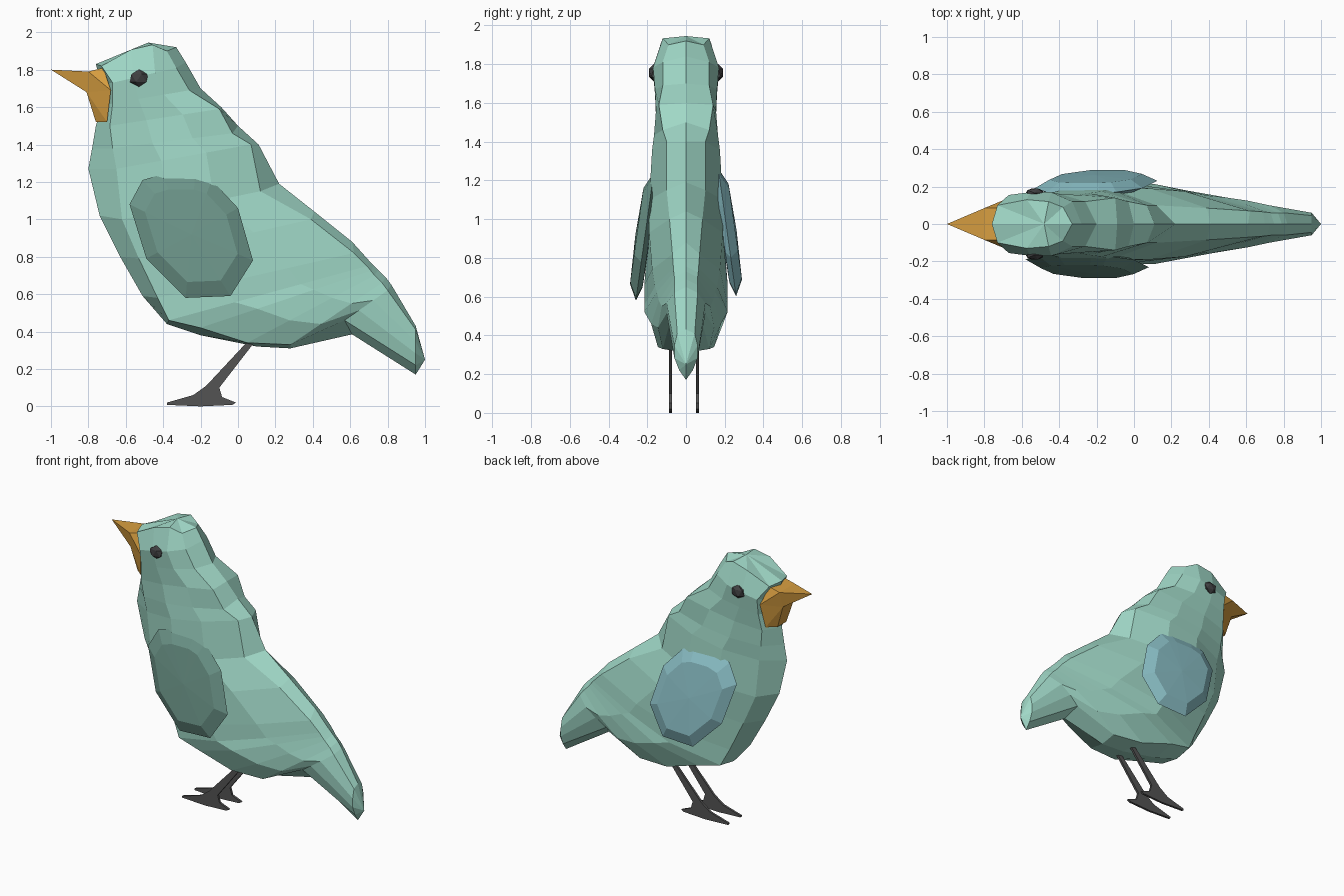
import bpy
import bmesh
from mathutils import Vector, Matrix

default_cube = bpy.data.objects.get("Cube")
if default_cube:
    bpy.data.objects.remove(default_cube, do_unlink=True)


def srgb_to_linear(value):
    value /= 255
    return ((value + 0.055) / 1.055) ** 2.4


def make_material(name, red, green, blue):
    colour = [srgb_to_linear(channel) for channel in (red, green, blue)] + [1]
    material = bpy.data.materials.new(name)
    material.use_nodes = True
    material.diffuse_color = colour
    shader = material.node_tree.nodes["Principled BSDF"]
    shader.inputs["Base Color"].default_value = colour
    shader.inputs["Roughness"].default_value = 0.8
    return material


body_green = make_material("mint green", 160, 216, 199)
wing_green = make_material("dark sage green", 108, 149, 137)
wing_blue = make_material("dusty blue", 139, 192, 199)
beak_orange = make_material("ochre orange", 215, 158, 64)
leg_grey = make_material("dark grey", 84, 84, 84)
eye_black = make_material("charcoal", 64, 64, 66)


def finish(name, mesh_builder, material):
    """Turn a bmesh into a flat shaded object of one colour."""
    bmesh.ops.remove_doubles(mesh_builder, verts=mesh_builder.verts, dist=0.0005)
    bmesh.ops.recalc_face_normals(mesh_builder, faces=mesh_builder.faces)
    mesh = bpy.data.meshes.new(name)
    mesh_builder.to_mesh(mesh)
    mesh_builder.free()
    mesh.materials.append(material)
    result = bpy.data.objects.new(name, mesh)
    bpy.context.collection.objects.link(result)


def loft(name, rings, first_tip, last_tip, material):
    """Skin closed rings of equal size and close each end with a fan."""
    builder = bmesh.new()
    loops = [[builder.verts.new(point) for point in ring] for ring in rings]
    count = len(loops[0])
    for lower, upper in zip(loops, loops[1:]):
        for i in range(count):
            j = (i + 1) % count
            builder.faces.new((lower[i], lower[j], upper[j], upper[i]))
    for loop, tip_point in ((loops[0], first_tip), (loops[-1], last_tip)):
        tip = builder.verts.new(tip_point)
        for i in range(count):
            builder.faces.new((loop[i], loop[(i + 1) % count], tip))
    finish(name, builder, material)


def slab(name, outline, half_widths, middle, material):
    """Side outline in x and z, given its own thickness at every corner."""
    builder = bmesh.new()
    sides = []
    for sign in (-1, 1):
        sides.append([builder.verts.new((x, middle + sign * width, z))
                      for (x, z), width in zip(outline, half_widths)])
    caps = [builder.faces.new(side) for side in sides]
    count = len(outline)
    for i in range(count):
        j = (i + 1) % count
        builder.faces.new((sides[0][i], sides[0][j], sides[1][j], sides[1][i]))
    builder.normal_update()
    bmesh.ops.triangulate(builder, faces=caps)
    finish(name, builder, material)


# Body: slices fan from the crown, down the back and breast, to the tail
back_ridge = [(-.33, 1.92), (-.28, 1.84), (-.2, 1.7), (-.09, 1.6), (0, 1.5),
              (.11, 1.4), (.22, 1.19), (.41, 1.04), (.61, .88), (.7, .78),
              (.725, .755), (.75, .73), (.79, .69), (.82, .65), (.95, .43)]
back_rim = [(-.38, 1.9), (-.33, 1.81), (-.26, 1.69), (-.1, 1.59), (-.03, 1.46),
            (.07, 1.4), (.12, 1.15), (.39, 1), (.62, .82), (.69, .75),
            (.71, .725), (.73, .7), (.77, .66), (.8, .62), (.95, .41)]
belly_rim = [(-.73, 1.82), (-.67, 1.73), (-.67, 1.62), (-.685, 1.5), (-.67, 1.38),
             (-.65, 1.27), (-.62, 1), (-.53, .79), (-.43, .58), (-.37, .46),
             (-.2, .42), (.05, .34), (.28, .33), (.57, .46), (.95, .22)]
belly_ridge = [(-.76, 1.83), (-.73, 1.72), (-.73, 1.6), (-.76, 1.5), (-.78, 1.38),
               (-.8, 1.27), (-.74, 1.02), (-.63, .8), (-.51, .59), (-.38, .44),
               (-.2, .38), (.1, .32), (.28, .31), (.61, .385), (.95, .17)]
# Half widths: back rim, upper side, lower side, belly rim
girth = [(.09, .12, .13, .1), (.12, .17, .17, .155), (.12, .16, .16, .14),
         (.14, .155, .155, .12), (.12, .165, .165, .11), (.1, .175, .175, .1),
         (.1, .19, .19, .1), (.085, .19, .2, .11), (.07, .175, .215, .12),
         (.065, .16, .215, .14), (.063, .15, .215, .155), (.06, .14, .18, .145),
         (.06, .125, .145, .12), (.06, .1, .1, .085), (.045, .06, .06, .035)]

rings = []
for top, upper, lower, bottom, widths in zip(
        back_ridge, back_rim, belly_rim, belly_ridge, girth):
    upper, lower = Vector(upper), Vector(lower)
    flank = [upper, upper.lerp(lower, 1 / 3), upper.lerp(lower, 2 / 3), lower]
    if not rings:  # the crown is domed
        for point in flank[1:3]:
            point += Vector((.04, .06))
    left = [(p.x, w, p.y) for p, w in zip(flank, widths)]
    right = [(x, -y, z) for x, y, z in reversed(left)]
    rings.append([(top[0], 0, top[1]), *left, (bottom[0], 0, bottom[1]), *right])
loft("body", rings, (-.48, 0, 1.945), (1, 0, .25), body_green)

# Wings: faceted lozenges that lean away from the body towards the bottom
wing_outline = [(-.58, 1.08), (-.51, 1.21), (-.41, 1.24), (-.23, 1.24), (-.14, 1.21),
                (0, 1.06), (.08, .78), (-.04, .59), (-.28, .58), (-.49, .79)]
wing_centre = Vector((-.25, .92))


def wing_point(point, inset, offset, side, shift):
    x, z = wing_centre + (Vector(point) - wing_centre) * inset
    y = .165 + (1.25 - z) * .14 + offset
    return (x + shift, side * y, z + shift / 2)


def make_wing(name, side, shift, material):
    layers = [[wing_point(p, inset, offset, side, shift) for p in wing_outline]
              for inset, offset in ((.8, -.025), (1, 0), (.75, .042))]
    loft(name, layers, wing_point(wing_centre, 1, -.03, side, shift),
         wing_point(wing_centre, 1, .05, side, shift), material)


make_wing("right_wing", -1, 0, wing_green)
make_wing("left_wing", 1, .045, wing_blue)

# Beak: pointed upper bill with a blunt lower part against the face
beak_outline = [(-1, 1.8), (-.8, 1.79), (-.72, 1.81), (-.68, 1.69),
                (-.7, 1.52), (-.76, 1.52), (-.81, 1.68)]
slab("beak", beak_outline, (0, .085, .085, .135, .1, .05, .06), 0, beak_orange)

# Legs: thin shanks that widen into a flat foot
leg_outline = [(.11, .41), (.14, .41), (-.1, .1), (-.085, .05), (-.01, .02),
               (-.03, .008), (-.2, 0), (-.38, .008), (-.38, .02), (-.24, .06), (-.17, .11)]
for name, middle in (("right_leg", -.08), ("left_leg", .06)):
    slab(name, leg_outline, [.008] * len(leg_outline), middle, leg_grey)

# Eyes: small faceted beads
for name, side in (("right_eye", -1), ("left_eye", 1)):
    builder = bmesh.new()
    place = Matrix.Translation((-.53, side * .165, 1.755))
    squash = Matrix.Diagonal((.055, .03, .047, 1))
    bmesh.ops.create_icosphere(builder, subdivisions=1, radius=1, matrix=place @ squash)
    finish(name, builder, eye_black)
